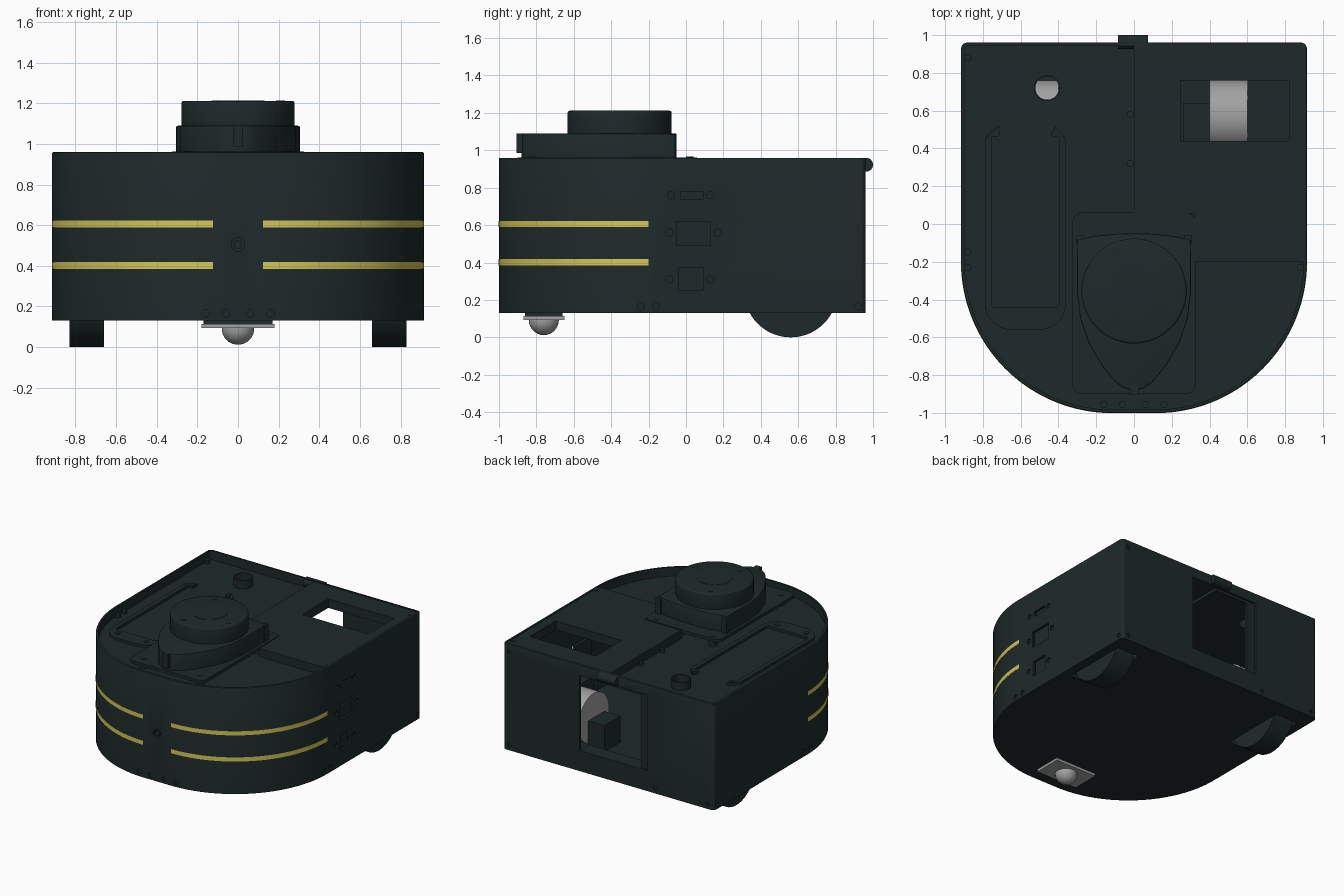
import bpy, bmesh
from math import sin, cos, pi, radians
from mathutils import Matrix

if "Cube" in bpy.data.objects:
    bpy.data.objects.remove(bpy.data.objects["Cube"])


def material(name, rgb):
    m = bpy.data.materials.new(name)
    m.use_nodes = True
    m.diffuse_color = (*rgb, 1)
    m.node_tree.nodes["Principled BSDF"].inputs["Base Color"].default_value = (*rgb, 1)
    return m


DARK = material("dark green grey", (0.0135, 0.0225, 0.0225))
YELLOW = material("yellow", (0.65, 0.57, 0.1))
GREY = material("light grey", (0.36, 0.36, 0.36))
parts = []


def finish(name, bm, mat):
    bmesh.ops.recalc_face_normals(bm, faces=bm.faces)
    me = bpy.data.meshes.new(name)
    bm.to_mesh(me)
    bm.free()
    me.materials.append(mat)
    ob = bpy.data.objects.new(name, me)
    bpy.context.collection.objects.link(ob)
    parts.append(ob)
    return ob


def extrude(name, pts, z0, z1, mat=DARK, bevel=0):
    bm = bmesh.new()
    base = bm.faces.new([bm.verts.new((x, y, z0)) for x, y in pts])
    geo = bmesh.ops.extrude_face_region(bm, geom=[base])["geom"]
    top = [v for v in geo if isinstance(v, bmesh.types.BMVert)]
    bmesh.ops.translate(bm, verts=top, vec=(0, 0, z1 - z0))
    if bevel:
        rim = [e for e in bm.edges if all(v in top for v in e.verts)]
        bmesh.ops.bevel(bm, geom=rim, offset=bevel, segments=2, profile=0.5, affect='EDGES')
    return finish(name, bm, mat)


def box(name, x, y, z, mat=DARK):
    return extrude(name, [(x[0], y[0]), (x[1], y[0]), (x[1], y[1]), (x[0], y[1])], z[0], z[1], mat)


def cylinder(name, centre, r, depth, axis="Z", mat=DARK, sides=48, bevel=0):
    bm = bmesh.new()
    bmesh.ops.create_cone(bm, cap_ends=True, segments=sides, radius1=r, radius2=r, depth=depth)
    if bevel:
        rims = [e for e in bm.edges if abs(e.verts[0].co.z - e.verts[1].co.z) < 1e-5]
        bmesh.ops.bevel(bm, geom=rims, offset=bevel, segments=3, profile=0.5, affect='EDGES')
    turn = {"X": Matrix.Rotation(pi / 2, 4, 'Y'), "Y": Matrix.Rotation(pi / 2, 4, 'X'),
            "Z": Matrix.Identity(4)}[axis]
    bmesh.ops.transform(bm, matrix=Matrix.Translation(centre) @ turn, verts=bm.verts)
    return finish(name, bm, mat)


def cut(ob, *cutters):
    for c in cutters:
        mod = ob.modifiers.new("cut", 'BOOLEAN')
        mod.operation, mod.solver, mod.object = 'DIFFERENCE', 'EXACT', c
    dg = bpy.context.evaluated_depsgraph_get()
    me = bpy.data.meshes.new_from_object(ob.evaluated_get(dg))
    ob.modifiers.clear()
    ob.data = me
    for c in cutters:
        parts.remove(c)
        bpy.data.objects.remove(c)


def arc(cx, cy, r, a0, a1, n):
    return [(cx + r * cos(radians(a0 + (a1 - a0) * i / n)),
             cy + r * sin(radians(a0 + (a1 - a0) * i / n))) for i in range(n + 1)]


def rounded(x0, x1, y0, y1, front_r, back_r, n=8):
    f, b = front_r, back_r
    return (arc(x1 - f, y0 + f, f, -90, 0, n) + arc(x1 - b, y1 - b, b, 0, 90, n)
            + arc(x0 + b, y1 - b, b, 90, 180, n) + arc(x0 + f, y0 + f, f, 180, 270, n))


def outline(inset):
    return rounded(-0.915 + inset, 0.915 - inset, -1 + inset, 0.96 - inset,
                   0.8 - inset, 0.03 - inset, 32)


LID, PANEL, WALL = 0.89, 0.955, 0.018

# Hollow body with rear window, side ports, wheel slots and screw recesses
body = extrude("body_shell", outline(0), 0.13, 0.96, bevel=0.006)
ports = [((-0.03, 0.09), (0.74, 0.78)), ((-0.05, 0.13), (0.49, 0.62)), ((-0.04, 0.09), (0.25, 0.37))]
cutters = [extrude("cavity", outline(WALL), 0.155, 1.2),
           box("window_cut", (-0.34, 0.25), (0.8, 1.1), (0.29, 0.88))]
cutters += [box("port_cut", (0.8, 1), y, z) for y, z in ports]
cutters += [box("slot_cut", (s * 0.745 - 0.1, s * 0.745 + 0.1), (0.3, 0.82), (0, 0.2)) for s in (-1, 1)]
port_screws = [(-0.08, 0.76), (0.13, 0.76), (-0.09, 0.56), (0.17, 0.56), (-0.09, 0.31), (0.13, 0.31)]
side_screws = [(1, y, z) for y, z in port_screws]
side_screws += [(s, y, 0.165) for s in (-1, 1) for y in (-0.24, -0.16, 0.92)]
cutters += [cylinder("side_recess", (s * 0.915, y, z), 0.019, 0.024, "X", sides=16)
            for s, y, z in side_screws]
cutters += [cylinder("front_recess", (x, -1, 0.165), 0.018, 0.024, "Y", sides=16)
            for x in (-0.16, -0.06, 0.06, 0.16)]
cutters += [cylinder("back_recess", (x, 0.96, z), 0.015, 0.02, "Y", sides=16)
            for x, z in ((0.86, 0.9), (0.86, 0.17), (-0.4, 0.17), (-0.86, 0.17))]
cutters.append(cylinder("sensor_recess", (0, -1, 0.505), 0.033, 0.026, "Y", sides=24))
cut(body, *cutters)
cylinder("front_sensor_lens", (0, -0.991, 0.505), 0.02, 0.014, "Y", sides=24)
for y, z in ports:
    box("port_socket", (0.86, 0.885), (y[0] - 0.01, y[1] + 0.01), (z[0] - 0.01, z[1] + 0.01))

# Recessed lid with a round button hole
lid = extrude("lid", outline(WALL - 0.002), LID - 0.03, LID)
cut(lid, box("quarter_cut", (0.02, 1), (-0.18, 1), (0.7, 1.1)),
    cylinder("hole_cut", (-0.46, 0.72, LID), 0.062, 0.4))
collar = cylinder("button_collar", (-0.46, 0.72, LID + 0.02), 0.07, 0.09)
cut(collar, cylinder("collar_cut", (-0.46, 0.72, LID), 0.062, 0.4))

# Higher access panel over one rear quarter, with a square hatch
panel = box("access_panel", (0, 0.9), (-0.2, 0.945), (LID - 0.005, PANEL))
cut(panel, box("hatch_cut", (0.25, 0.82), (0.44, 0.76), (0.7, 1.1)),
    box("plate_cut", (-0.1, 0.32), (-0.3, 0.055), (0.7, 1.1)))

# Raised handle frame on the lid
frame = extrude("handle_frame", rounded(-0.79, -0.36, -0.56, 0.46, 0.14, 0.02), LID, LID + 0.02)
cut(frame, extrude("frame_cut", rounded(-0.755, -0.395, -0.44, 0.6, 0.02, 0.02), LID - 0.1, LID + 0.1))
for x, tip in ((-0.755, -0.715), (-0.395, -0.42)):
    extrude("handle_tip", [(x - 0.035, 0.46), (x + 0.035, 0.46), (tip, 0.52)], LID, LID + 0.02)

# Rear door: sliding rail, sill and hinge
box("door_rail", (-0.34, -0.27), (0.925, 0.945), (0.29, 0.88))
box("door_sill", (-0.3, 0.25), (0.84, 0.942), (0.25, 0.29))
cylinder("hinge", (-0.005, 0.963, 0.923), 0.037, 0.16, "X", sides=24)

# Yellow bands around the rounded front
for z0, z1 in ((0.385, 0.418), (0.59, 0.622)):
    for s in (-1, 1):
        pts = arc(0.115, -0.2, 0.8012, -89.5, 0, 64) + arc(0.115, -0.2, 0.795, 0, -89.5, 64)
        extrude("yellow_band", [(s * x, y) for x, y in pts], z0, z1, YELLOW)

# Drive wheels, their inner housings and motors
for s in (-1, 1):
    cylinder("drive_wheel", (s * 0.745, 0.56, 0.25), 0.25, 0.17, "X", sides=64)
    box("wheel_housing", (s * 0.745 - 0.145, s * 0.745 + 0.145), (0.28, 0.84), (0.3, 0.52))
    cylinder("motor", (s * 0.5, 0.57, 0.36), 0.19, 0.2, "X", GREY)
    box("motor_bracket", (s * 0.33 - 0.07, s * 0.33 + 0.07), (0.44, 0.64), (0.155, 0.36))

# Front ball caster
box("caster_spacer", (-0.17, 0.17), (-0.86, -0.66), (0.112, 0.132))
box("caster_plate", (-0.18, 0.18), (-0.87, -0.65), (0.094, 0.114), GREY)
bm = bmesh.new()
bmesh.ops.create_uvsphere(bm, u_segments=32, v_segments=16, radius=0.08)
bmesh.ops.translate(bm, verts=bm.verts, vec=(0, -0.76, 0.092))
finish("caster_ball", bm, GREY)

# Scanner: mounting plate on posts, pear-shaped base and round turret
extrude("scanner_plate", rounded(-0.325, 0.325, -0.9, 0.06, 0.05, 0.05), 0.938, 0.962)
corners = [(x, y) for x in (-0.245, 0.245) for y in (0.02, -0.82)]
for x, y in corners:
    cylinder("plate_post", (x, y, 0.912), 0.03, 0.06, sides=16)
    cylinder("plate_screw", (x, y, 0.962), 0.02, 0.008, sides=16)
half = [(0.1, -0.052), (0.22, -0.065), (0.3, -0.085), (0.302, -0.35), (0.285, -0.5),
        (0.24, -0.63), (0.17, -0.75), (0.1, -0.835), (0.05, -0.87)]
pear = [(0, -0.05)] + half + [(0, -0.88)] + [(-x, y) for x, y in reversed(half)]
extrude("scanner_base", pear, 0.96, 1.09, bevel=0.008)
box("scanner_tab", (-0.025, 0.025), (-0.905, -0.85), (0.985, 1.09))
for s in (-1, 1):
    box("scanner_ear", (s * 0.285 - 0.02, s * 0.285 + 0.02), (-0.11, -0.06), (0.96, 1.085))
cylinder("scanner_turret", (0, -0.355, 1.135), 0.278, 0.154, bevel=0.012, sides=64)
cylinder("turret_badge", (0, -0.355, 1.212), 0.13, 0.004)
for x, y in ((-0.1, -0.15), (0.21, -0.42), (-0.08, -0.56)):
    cylinder("turret_screw", (x, y, 1.211), 0.022, 0.006, sides=16)

# Screws on the lid and the access panel
lid_screws = [(-0.88, y) for y in (0.88, -0.15, -0.23)] + [(0.88, -0.23)]
lid_screws += [(x, -0.955) for x in (-0.16, -0.06, 0.06, 0.16)]
lid_screws += [(-0.7, -0.49), (-0.45, -0.49), (-0.73, 0.48), (-0.42, 0.48), (-0.02, 0.58), (-0.02, 0.32)]
for x, y in lid_screws:
    cylinder("lid_screw", (x, y, LID + 0.012), 0.019, 0.026, sides=16)
for y in (0.88, -0.15):
    cylinder("panel_screw", (0.88, y, PANEL), 0.018, 0.008, sides=16)

# Smooth the round surfaces, keep hard edges crisp
bpy.ops.object.select_all(action='DESELECT')
for ob in parts:
    ob.select_set(True)
bpy.context.view_layer.objects.active = body
bpy.ops.object.shade_smooth_by_angle(angle=radians(30))
